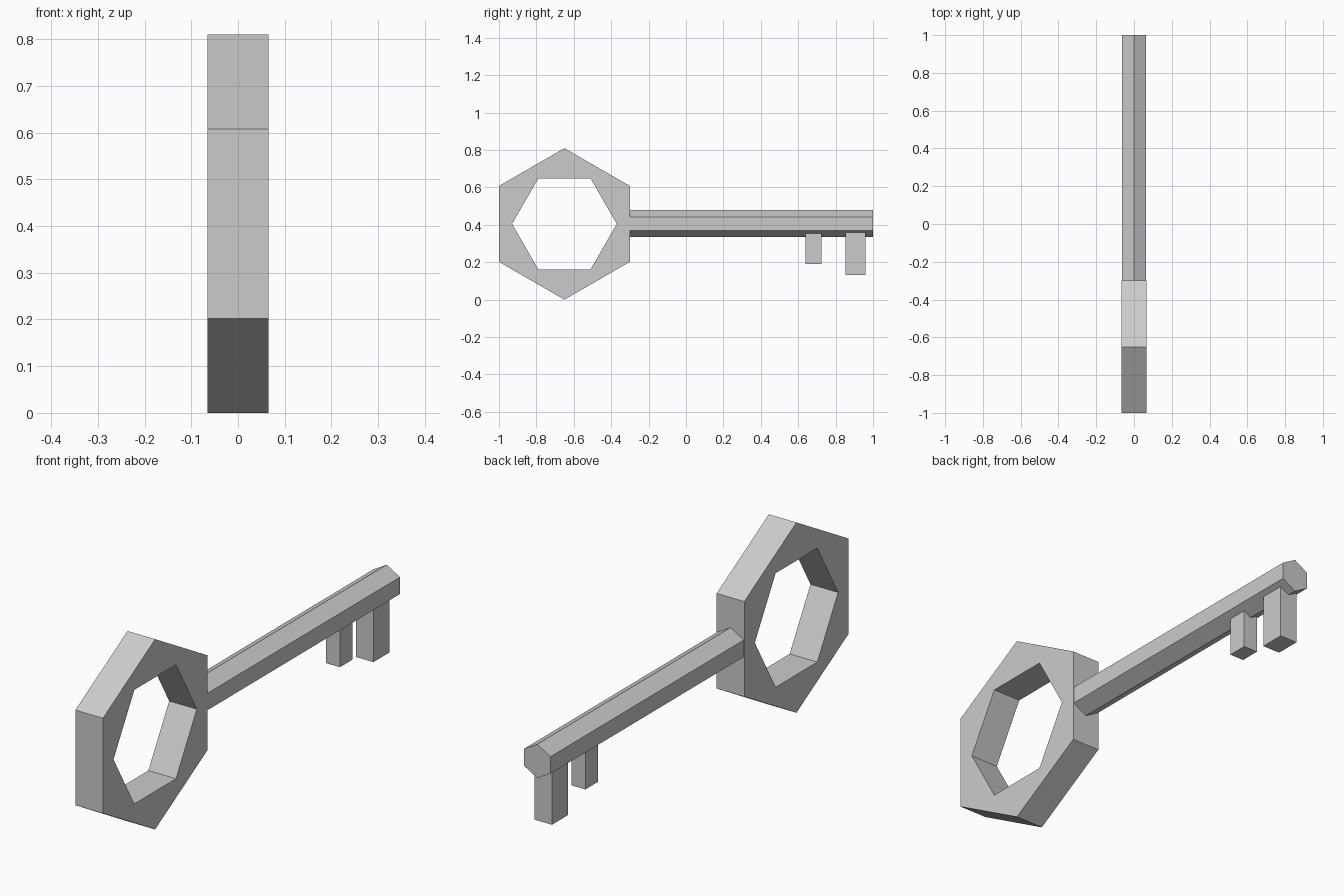
import bpy, bmesh
from math import sin, cos, radians

if "Cube" in bpy.data.objects:
    bpy.data.objects.remove(bpy.data.objects["Cube"])

AXIS_Z = 0.405  # height of the shaft line and bow centre


def finish(name, bm):
    bmesh.ops.recalc_face_normals(bm, faces=bm.faces)
    mesh = bpy.data.meshes.new(name)
    bm.to_mesh(mesh)
    bm.free()
    obj = bpy.data.objects.new(name, mesh)
    bpy.context.collection.objects.link(obj)
    return obj


def hexagon(radius, start):
    return [(radius * cos(radians(start + 60 * k)), radius * sin(radians(start + 60 * k)))
            for k in range(6)]


# Bow: pointed hexagon with a flat-topped hexagonal hole
def make_bow(y, half, outer_r, inner_r):
    bm = bmesh.new()
    outer, inner = [[[bm.verts.new((x, y + u, AXIS_Z + v)) for u, v in ring]
                     for x in (-half, half)]
                    for ring in (hexagon(outer_r, 30), hexagon(inner_r, 0))]
    for k in range(6):
        n = (k + 1) % 6
        for o, i in zip(outer, inner):
            bm.faces.new((o[k], o[n], i[n]))
            bm.faces.new((i[k], o[k], i[n]))
        for a, b in (outer, inner):
            bm.faces.new((a[k], a[n], b[n], b[k]))
    # merge the triangles' shading-neutral flat sides only
    finish("bow", bm)


# Shaft: hexagonal bar running along y
def make_shaft(y0, y1, radius):
    bm = bmesh.new()
    a, b = [[bm.verts.new((u, y, AXIS_Z + 0.002 + v)) for u, v in hexagon(radius, 30)]
            for y in (y0, y1)]
    bm.faces.new(a)
    bm.faces.new(b)
    for k in range(6):
        n = (k + 1) % 6
        bm.faces.new((a[k], a[n], b[n], b[k]))
    finish("shaft", bm)


# Teeth: boxes hanging from the shaft
def make_tooth(name, half, y0, y1, z0, z1):
    bm = bmesh.new()
    bmesh.ops.create_cube(bm, size=1)
    for v in bm.verts:
        v.co = (half * 2 * v.co.x,
                y0 + (v.co.y + 0.5) * (y1 - y0),
                z0 + (v.co.z + 0.5) * (z1 - z0))
    finish(name, bm)


make_bow(-0.65, 0.065, 0.405, 0.28)
make_shaft(-0.302, 1.0, 0.072)
make_tooth("inner_tooth", 0.033, 0.638, 0.724, 0.19, 0.36)
make_tooth("outer_tooth", 0.041, 0.852, 0.96, 0.132, 0.362)
